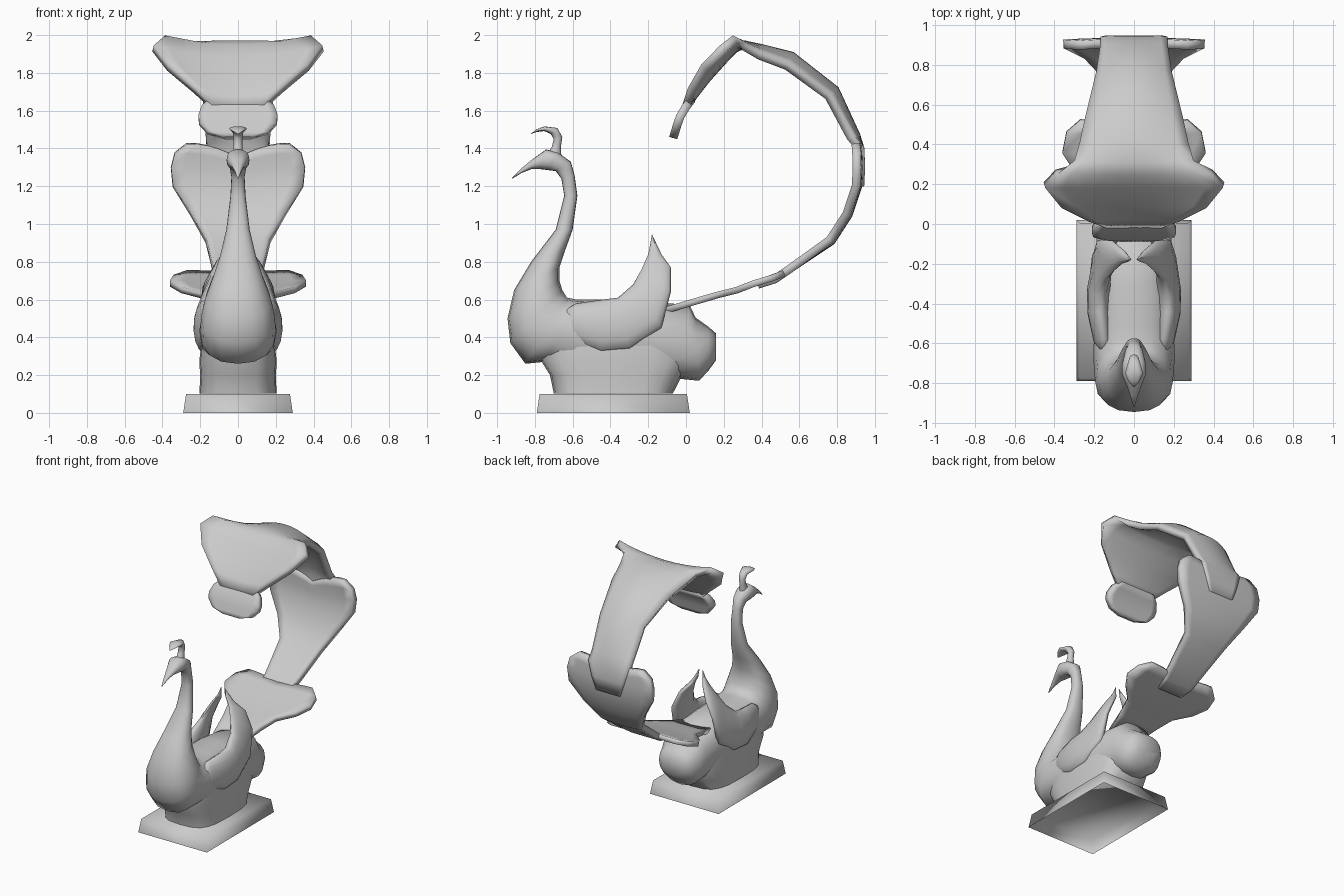
import bpy
import bmesh
import math
from mathutils import Vector

default_cube = bpy.data.objects.get("Cube")
if default_cube:
    bpy.data.objects.remove(default_cube, do_unlink=True)

# One plain stone colour for the whole sculpture
stone = bpy.data.materials.new("plain_grey")
stone.use_nodes = True
stone.diffuse_color = (.6, .6, .6, 1)
stone.node_tree.nodes["Principled BSDF"].inputs["Base Color"].default_value = (.6, .6, .6, 1)


def finish(name, bm, smooth_angle=65):
    """Turn a bmesh into a shaded object that wears the stone material."""
    bmesh.ops.recalc_face_normals(bm, faces=bm.faces)
    mesh = bpy.data.meshes.new(name)
    bm.to_mesh(mesh)
    bm.free()
    mesh.materials.append(stone)
    obj = bpy.data.objects.new(name, mesh)
    bpy.context.collection.objects.link(obj)
    bpy.ops.object.select_all(action='DESELECT')
    obj.select_set(True)
    bpy.context.view_layer.objects.active = obj
    bpy.ops.object.shade_smooth_by_angle(angle=math.radians(smooth_angle))
    return obj


def skin(bm, rows, closed):
    """Bridge neighbouring rows of vertices with quads."""
    for low, high in zip(rows, rows[1:]):
        count = len(low)
        for i in range(count if closed else count - 1):
            j = (i + 1) % count
            bm.faces.new((low[i], low[j], high[j], high[i]))


def loft(name, sections, sides=14, roundness=1.0):
    """Loft rounded sections, each spanning two side-profile points p and q.

    A section is (py, pz, qy, qz, half_width[, px, qx])."""
    bm = bmesh.new()
    rows = []
    for py, pz, qy, qz, width, *shift in sections:
        px, qx = shift or (0, 0)
        p, q = Vector((px, py, pz)), Vector((qx, qy, qz))
        middle, half = (p + q) / 2, (q - p) / 2
        # Width runs sideways, square to the section's long axis
        across = Vector((1, 0, 0))
        across = (across - across.project(half)).normalized()
        row = []
        for i in range(sides):
            angle = math.tau * i / sides
            c, s = math.cos(angle), math.sin(angle)
            c = math.copysign(abs(c) ** roundness, c)
            s = math.copysign(abs(s) ** roundness, s)
            row.append(bm.verts.new(middle + half * c + across * (width * s)))
        rows.append(row)
    skin(bm, rows, closed=True)
    bm.faces.new(rows[0])
    bm.faces.new(rows[-1])
    return finish(name, bm)


def plume(name, stations, thickness=.045, columns=11):
    """Curved ribbon; a station is (y, z, half_width, edge dip, centre notch)."""
    hub = Vector((0, .25, 1.2))
    bm = bmesh.new()
    rows = []
    previous = None
    for y, z, width, dip, notch in stations:
        centre = Vector((0, y, z))
        inward = (hub - centre).normalized()
        along = (centre - previous).normalized() if previous else Vector()
        row = []
        for i in range(columns):
            t = 2 * i / (columns - 1) - 1
            offset = inward * (dip * t * t) - along * (notch * (1 - abs(t)) ** 2)
            row.append(bm.verts.new(centre + Vector((t * width, 0, 0)) + offset))
        rows.append(row)
        previous = centre
    skin(bm, rows, closed=False)
    obj = finish(name, bm)
    solid = obj.modifiers.new("thickness", 'SOLIDIFY')
    solid.thickness = thickness
    solid.offset = 0
    return obj


# Plinth: a hollow tray, open underneath, that narrows slightly upward
bm = bmesh.new()
bmesh.ops.create_cube(bm, size=1)
for v in bm.verts:
    top = v.co.z > 0
    inset = .015 if top else 0
    v.co = Vector((math.copysign(.29 - inset, v.co.x),
                   math.copysign(.405 - inset, v.co.y) - .385,
                   .1 if top else 0))
underside = [f for f in bm.faces if all(v.co.z == 0 for v in f.verts)]
bmesh.ops.delete(bm, geom=underside, context='FACES_ONLY')
finish("plinth", bm, 100)

# Boxy mount that carries the bird
loft("body_mount", [
    (-.7, .102, -.07, .102, .205),
    (-.72, .2, -.03, .18, .2),
    (-.77, .28, .02, .27, .205),
    (-.78, .4, .02, .4, .19),
], sides=20, roundness=.6)

# Bird, from rump through breast and neck to beak tip
loft("body_and_neck", [
    (.16, .28, .16, .42, .1),
    (.12, .225, .12, .455, .145),
    (.07, .17, .05, .505, .17),
    (-.03, .18, .02, .57, .185),
    (-.3, .2, -.3, .6, .2),
    (-.6, .22, -.5, .6, .2),
    (-.75, .27, -.58, .6, .205),
    (-.85, .26, -.63, .61, .2),
    (-.93, .37, -.655, .65, .195),
    (-.945, .5, -.67, .7, .175),
    (-.91, .65, -.67, .77, .135),
    (-.82, .8, -.64, .86, .095),
    (-.69, .97, -.6, .97, .062),
    (-.645, 1.15, -.575, 1.15, .04),
    (-.66, 1.24, -.59, 1.26, .035),
    (-.69, 1.28, -.61, 1.33, .045),
    (-.73, 1.285, -.68, 1.38, .06),
    (-.77, 1.29, -.74, 1.395, .06),
    (-.82, 1.29, -.81, 1.345, .035),
    (-.87, 1.27, -.865, 1.3, .018),
    (-.92, 1.24, -.92, 1.245, .003),
], sides=16, roundness=.85)

# Curled crest on the head
loft("crest", [
    (-.73, 1.38, -.66, 1.36, .028),
    (-.71, 1.41, -.662, 1.41, .024),
    (-.7, 1.45, -.655, 1.46, .024),
    (-.715, 1.475, -.68, 1.508, .03),
    (-.75, 1.492, -.75, 1.517, .048),
    (-.79, 1.487, -.79, 1.502, .03),
    (-.82, 1.477, -.82, 1.48, .003),
], sides=10)

# Raised wings whose tips curl in towards each other
wing = [
    (-.66, .46, -.65, .54, .02, .15, .15),
    (-.6, .38, -.58, .58, .045, .165, .15),
    (-.45, .32, -.44, .6, .06, .18, .17),
    (-.3, .335, -.36, .61, .06, .185, .165),
    (-.13, .45, -.28, .68, .045, .185, .14),
    (-.08, .64, -.235, .76, .03, .18, .1),
    (-.08, .77, -.2, .84, .022, .12, .06),
    (-.13, .84, -.19, .89, .015, .06, .03),
    (-.18, .945, -.18, .95, .003, .015, .015),
]
loft("left_wing", wing)
loft("right_wing", [(*s[:5], -s[5], -s[6]) for s in wing])

# Tail: four overlapping plumes that sweep up and over the bird
plume("tail_plume_lower", [
    (-.12, .54, .12, 0, 0),
    (.05, .59, .16, 0, 0),
    (.17, .625, .2, 0, 0),
    (.27, .65, .3, 0, 0),
    (.36, .685, .36, 0, 0),
    (.46, .715, .34, 0, .02),
    (.52, .74, .27, 0, .04),
], thickness=.035)

plume("tail_plume_back", [
    (.38, .68, .1, 0, 0),
    (.47, .708, .12, 0, 0),
    (.56, .77, .135, 0, 0),
    (.77, .91, .17, .01, 0),
    (.86, 1.05, .25, .01, 0),
    (.91, 1.2, .345, .01, 0),
    (.915, 1.3, .355, .01, .03),
    (.912, 1.38, .335, .01, .06),
    (.908, 1.43, .27, .01, .08),
])

plume("tail_plume_upper", [
    (.921, 1.2, .1, 0, 0),
    (.926, 1.3, .135, 0, 0),
    (.922, 1.4, .165, 0, 0),
    (.9, 1.47, .165, .03, 0),
    (.79, 1.71, .18, .05, 0),
    (.56, 1.89, .235, .06, 0),
    (.4, 1.93, .27, .04, 0),
    (.31, 1.95, .3, .01, 0),
    (.26, 1.93, .39, -.05, 0),
    (.2, 1.87, .45, -.06, 0),
    (.11, 1.77, .37, -.06, 0),
    (.04, 1.68, .23, -.03, 0),
    (.0, 1.62, .14, 0, 0),
])

plume("tail_plume_tip", [
    (.03, 1.66, .14, 0, 0),
    (.0, 1.62, .19, 0, 0),
    (-.03, 1.57, .21, 0, 0),
    (-.045, 1.53, .205, 0, 0),
    (-.06, 1.48, .16, 0, 0),
    (-.068, 1.455, .07, 0, 0),
])
